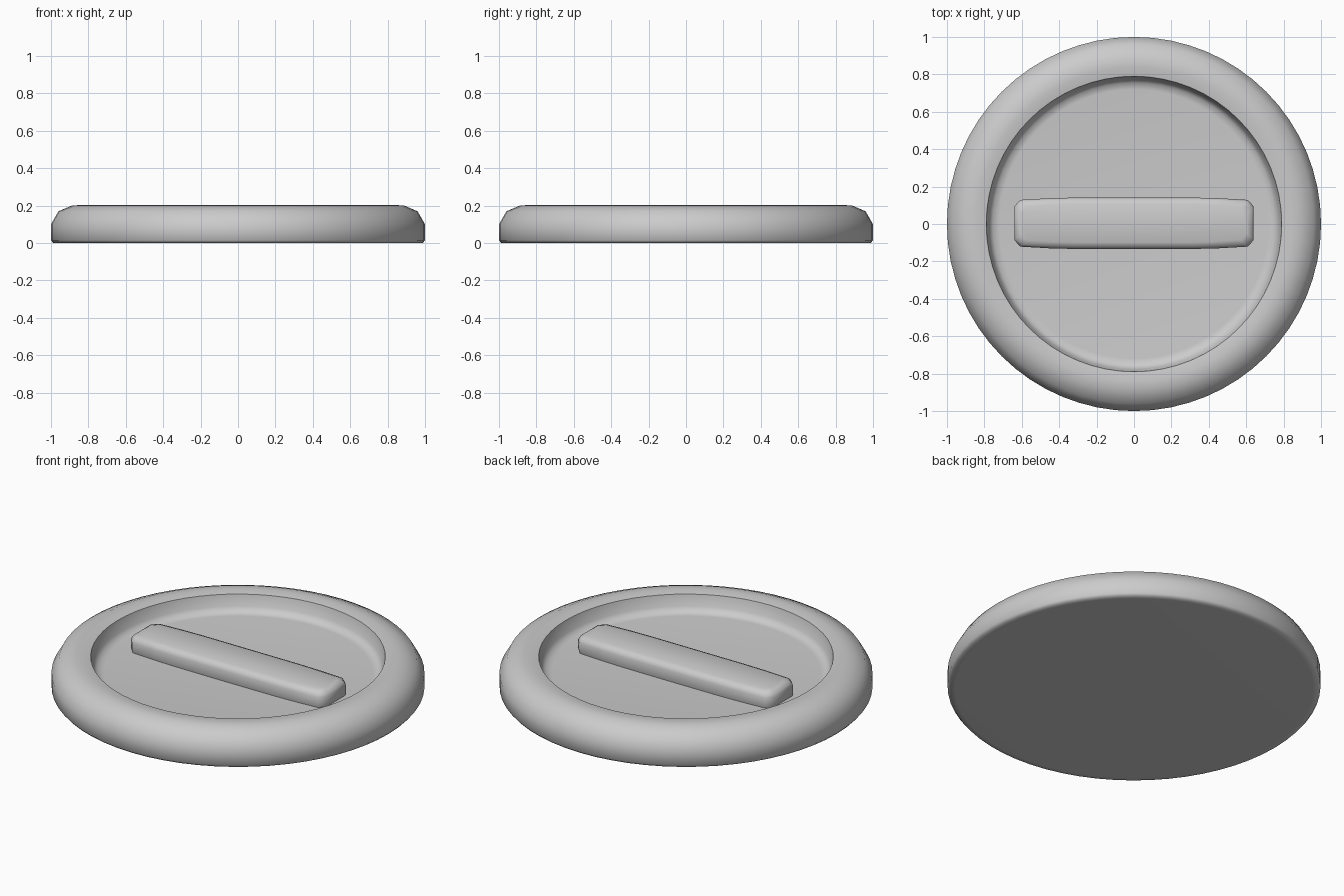
import bpy, bmesh, math

if "Cube" in bpy.data.objects:
    bpy.data.objects.remove(bpy.data.objects["Cube"])

def finish(bm, name, angle):
    bmesh.ops.recalc_face_normals(bm, faces=bm.faces)
    me = bpy.data.meshes.new(name)
    bm.to_mesh(me)
    bm.free()
    ob = bpy.data.objects.new(name, me)
    bpy.context.collection.objects.link(ob)
    bpy.ops.object.select_all(action='DESELECT')
    ob.select_set(True)
    bpy.context.view_layer.objects.active = ob
    bpy.ops.object.shade_smooth_by_angle(angle=math.radians(angle))
    return ob

def loft(bm, rings):
    # bridge equal-length closed rings and cap the bottom
    vs = [[bm.verts.new(p) for p in r] for r in rings]
    n = len(vs[0])
    for a, b in zip(vs, vs[1:]):
        for i in range(n):
            j = (i + 1) % n
            bm.faces.new((a[i], a[j], b[j], b[i]))
    bm.faces.new(vs[0])
    return vs[-1]

# Round disc with rounded rim and recessed floor
SEG = 64
profile = [(0.96, 0), (0.988, 0.001), (1, 0.015), (1, 0.1), (0.96, 0.17), (0.89, 0.2),
           (0.84, 0.204), (0.79, 0.195), (0.775, 0.13), (0.755, 0.103), (0.72, 0.099)]
bm = bmesh.new()
last = loft(bm, [[(r * math.cos(2 * math.pi * i / SEG), r * math.sin(2 * math.pi * i / SEG), z)
                  for i in range(SEG)] for r, z in profile])
centre = bm.verts.new((0, 0, 0.096))
for i in range(SEG):
    bm.faces.new((last[i], last[(i + 1) % SEG], centre))
finish(bm, "round_disc", 60)

# Grip bar across the recess, slightly bowed with clipped corners
quarter = [(0.64, 0.09), (0.608, 0.125), (0.45, 0.134), (0.33, 0.137)]
right = [(x, -y) for x, y in reversed(quarter)] + quarter
outline = right + [(-x, -y) for x, y in right]

def bar_ring(inset, z):
    return [(x - math.copysign(inset, x), y - math.copysign(inset, y) + 0.004, z) for x, y in outline]

bm = bmesh.new()
top = loft(bm, [bar_ring(0.005, 0.09), bar_ring(0, 0.11), bar_ring(0, 0.16),
                bar_ring(0.01, 0.182), bar_ring(0.035, 0.193)])
bm.faces.new(top)
finish(bm, "grip_bar", 50)
